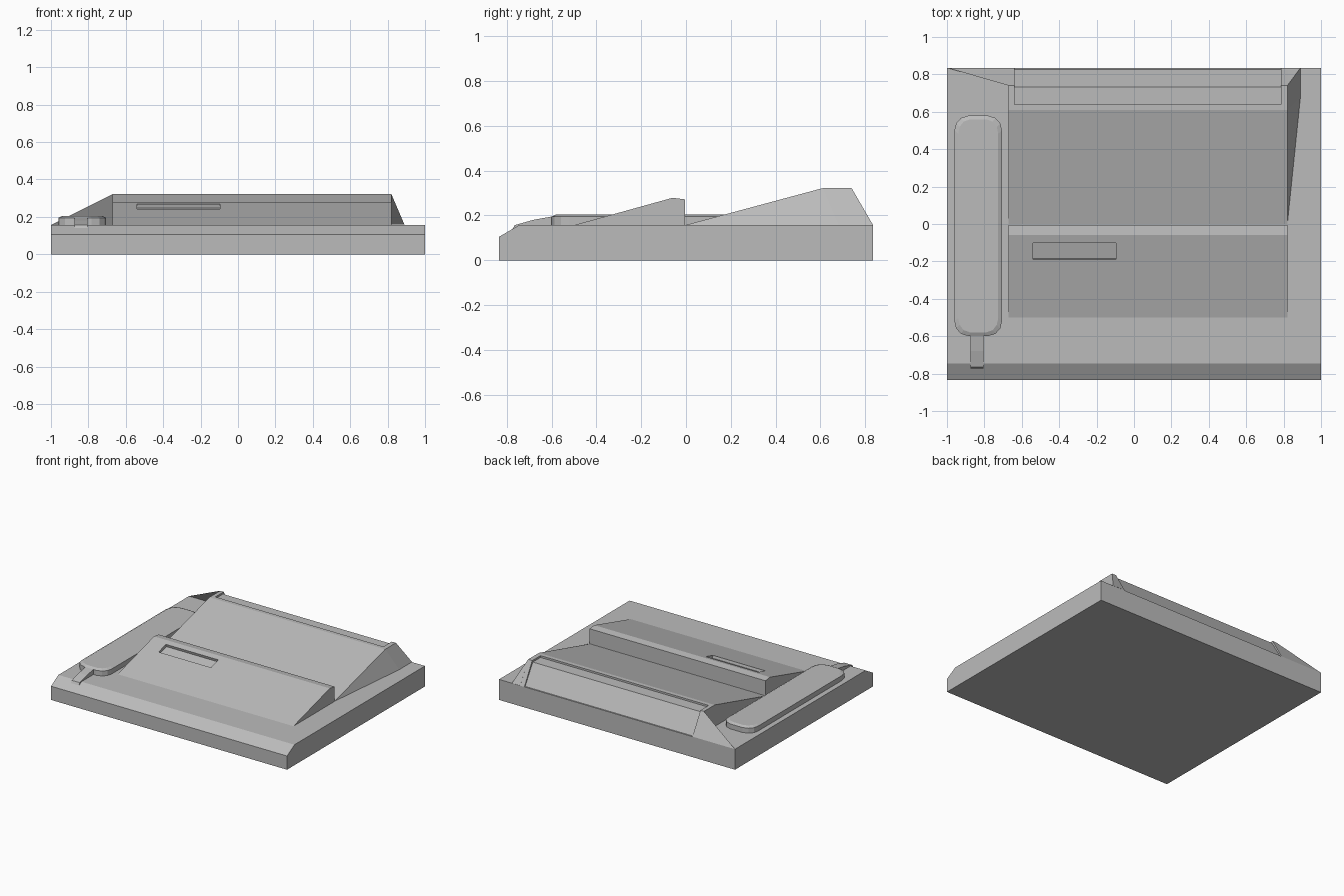
import bpy, bmesh, math
from mathutils import Vector

cube = bpy.data.objects.get("Cube")
if cube:
    bpy.data.objects.remove(cube)

grey = bpy.data.materials.new("plain_grey")
grey.use_nodes = True
COLOR = (0.5, 0.5, 0.5, 1)
grey.diffuse_color = COLOR
grey.node_tree.nodes["Principled BSDF"].inputs["Base Color"].default_value = COLOR

DECK = 0.157          # top of the base slab
LEFT, RIGHT = 0.82, -0.67


def make(name, verts, faces, solid=True):
    bm = bmesh.new()
    vs = [bm.verts.new(v) for v in verts]
    for f in faces:
        bm.faces.new([vs[i] for i in f])
    if solid:
        bmesh.ops.recalc_face_normals(bm, faces=bm.faces)
    mesh = bpy.data.meshes.new(name)
    bm.to_mesh(mesh)
    bm.free()
    mesh.materials.append(grey)
    obj = bpy.data.objects.new(name, mesh)
    bpy.context.collection.objects.link(obj)
    return obj


def extrude(name, ring_a, ring_b):
    """Closed solid between two matching rings."""
    n = len(ring_a)
    faces = [range(n), range(n, 2 * n)]
    faces += [(i, (i + 1) % n, (i + 1) % n + n, i + n) for i in range(n)]
    return make(name, list(ring_a) + list(ring_b), faces)


def side_profile(name, profile, x0, x1):
    """Extrude a (y, z) profile across x."""
    return extrude(name, [(x0, y, z) for y, z in profile],
                   [(x1, y, z) for y, z in profile])


# Base slab with chamfered front edge
side_profile("base", [(-0.835, 0), (0.835, 0), (0.835, DECK), (-0.745, DECK),
                      (-0.835, 0.105)], -1, 1)

# Front sloped panel
front = side_profile("front_panel", [(-0.5, DECK - 0.01), (-0.5, DECK), (-0.06, 0.279),
                                     (-0.005, 0.272), (-0.005, DECK - 0.01)], RIGHT, LEFT)

# Slot cut square into the front slope
slope = math.atan2(0.279 - DECK, 0.44)
cutter = make("slot_cutter", [(x, y, z) for x in (-1, 1) for y in (-1, 1) for z in (-1, 1)],
              [(0, 1, 3, 2), (4, 5, 7, 6), (0, 1, 5, 4), (2, 3, 7, 6), (0, 2, 6, 4), (1, 3, 7, 5)])
cutter.scale = (0.222, 0.046, 0.02)
cutter.rotation_euler = (slope, 0, 0)
cutter.location = (-0.318, -0.145, DECK + 0.355 * math.tan(slope))
cutter.hide_render = True
cutter.hide_set(True)
cut = front.modifiers.new("slot", 'BOOLEAN')
cut.operation = 'DIFFERENCE'
cut.solver = 'EXACT'
cut.object = cutter

# Rear hood: full profile at both ends, shallow recess between them
FOOT = [(0.835, DECK - 0.01), (0, DECK - 0.01), (0, DECK), (0.61, 0.322)]
full = FOOT + [(0.74, 0.322), (0.835, DECK)]
recessed = [(0.825, DECK - 0.01)] + FOOT[1:] + [(0.64, 0.322), (0.64, 0.308),
                                               (0.733, 0.308), (0.825, DECK)]
side_profile("hood_right_end", full, RIGHT, -0.64)
side_profile("hood_middle", recessed, -0.64, 0.785)
side_profile("hood_left_end", full, 0.785, LEFT)

# Flared left side of the hood
z = DECK + 0.001
make("hood_left_flare",
     [(LEFT, 0, z), (LEFT, 0.61, 0.322), (LEFT, 0.74, 0.322), (LEFT, 0.835, z),
      (0.89, 0.835, z), (0.89, 0.68, z), (0.89, 0, z)],
     [(0, 6, 5), (0, 5, 1), (1, 5, 2), (2, 5, 4), (2, 4, 3), (0, 1, 2, 3), (0, 3, 4, 5, 6)])

# Thin fin running from the hood to the rear right corner
make("rear_right_fin", [(RIGHT, 0.74, 0.322), (RIGHT, 0.835, DECK), (-1, 0.835, DECK)],
     [(0, 2, 1)], solid=False)

# Handset: rounded outline, slightly narrower top
half = [(0.05, 0.59), (0.092, 0.577), (0.118, 0.548), (0.127, 0.51)]
outline = ([(x, y) for x, y in half] + [(x, -y) for x, y in reversed(half)]
           + [(-x, -y) for x, y in half] + [(-x, y) for x, y in reversed(half)])


def ring(shrink, height):
    return [(-0.833 + x * (1 - shrink / 0.127), -0.01 + y * (1 - shrink / 0.59), height)
            for x, y in outline]


extrude("handset_body", ring(0, DECK), ring(0, 0.195))
extrude("handset_top", ring(0, 0.195), ring(0.02, 0.205))

# Cord tab bending over the front edge
side_profile("cord_tab", [(-0.59, 0.197), (-0.68, 0.181), (-0.765, 0.157), (-0.778, 0.134),
                          (-0.765, 0.134), (-0.745, 0.15), (-0.59, 0.15)], -0.873, -0.805)
